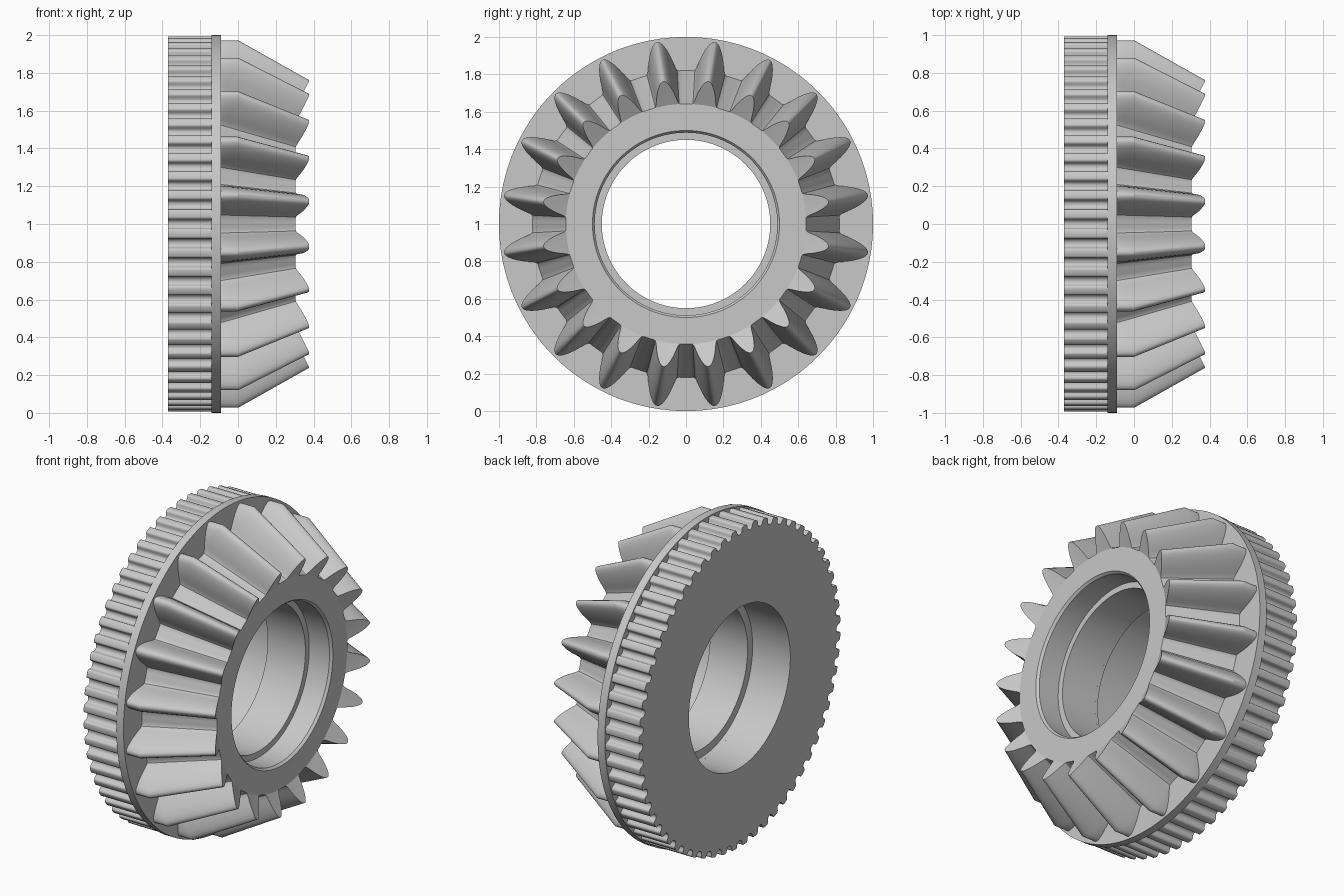
import bpy, bmesh
from math import sin, cos, radians

cube = bpy.data.objects.get("Cube")
if cube:
    bpy.data.objects.remove(cube, do_unlink=True)

grey = bpy.data.materials.new("light grey")
grey.use_nodes = True
grey.diffuse_color = (0.58, 0.58, 0.58, 1)
grey.node_tree.nodes["Principled BSDF"].inputs["Base Color"].default_value = grey.diffuse_color


def ring_shell(name, angles, rings, smooth):
    """Bridge a closed loop of rings around the x axle; each ring lists (x, radius)."""
    bm = bmesh.new()
    loops = [[bm.verts.new((x, r * sin(a), 1 + r * cos(a)))
              for a, (x, r) in zip(angles, ring)] for ring in rings]
    n = len(angles)
    for k, first in enumerate(loops):
        second = loops[(k + 1) % len(loops)]
        for i in range(n):
            j = (i + 1) % n
            bm.faces.new((first[i], first[j], second[j], second[i]))
    bmesh.ops.remove_doubles(bm, verts=bm.verts, dist=0.0002)
    bmesh.ops.recalc_face_normals(bm, faces=bm.faces)
    mesh = bpy.data.meshes.new(name)
    bm.to_mesh(mesh)
    bm.free()
    mesh.materials.append(grey)
    obj = bpy.data.objects.new(name, mesh)
    bpy.context.collection.objects.link(obj)
    bpy.ops.object.select_all(action="DESELECT")
    obj.select_set(True)
    bpy.context.view_layer.objects.active = obj
    bpy.ops.object.shade_smooth_by_angle(angle=radians(smooth))
    return obj


def repeat_outline(half, count, phase):
    """Mirror a half profile of (degrees, radius) and repeat it around the axle."""
    whole = [(-d, r) for d, r in half] + [(d, r) for d, r in reversed(half) if d > 0]
    step = 360 / count
    angles = [radians(phase + k * step + d) for k in range(count) for d, r in whole]
    return angles, [r for _ in range(count) for d, r in whole]


# Bevel gear crown: the tooth section tapers towards an apex on the axle
ROOT, BASE, APEX, TAPER = 0.82, -0.09, 1.73, 0.783
tooth = [(7.8, ROOT), (6.4, ROOT), (5.7, 0.824), (5.2, 0.835), (4.75, 0.853),
         (4.25, 0.877), (3.7, 0.9), (3.05, 0.925), (2.35, 0.947), (1.65, 0.966),
         (1.0, 0.978), (0.45, 0.983), (0, 0.984)]
angles, radii = repeat_outline(tooth, 20, 9)
n = len(angles)
back = [(BASE, r) for r in radii]
heel = [(BASE + (r - ROOT) * 0.5625, r) for r in radii]
toe = [(APEX + (x - APEX) * TAPER, r * TAPER) for x, r in heel]
face = APEX + (BASE - APEX) * TAPER
# The bore has a bearing seat behind a small chamfer
bore = [(face, ROOT * TAPER), (face, 0.5), (face - 0.015, 0.488),
        (0.15, 0.488), (0.15, 0.45), (BASE, 0.45)]
ring_shell("bevel_gear_crown", angles,
           [back, heel, toe] + [[p] * n for p in bore], 28)

# Plain flange between the crown and the pulley
circle = [radians(2 * k) for k in range(180)]
section = [(-0.14, 1), (BASE, 1), (BASE, 0.45), (-0.11, 0.45), (-0.11, 0.5), (-0.14, 0.5)]
ring_shell("flange", circle, [[p] * 180 for p in section], 30)

# Timing belt pulley with round-bottomed grooves
groove = [(2.2, 0.994), (1.75, 0.991), (1.5, 0.984), (1.4, 0.974), (1.2, 0.964),
          (0.8, 0.957), (0, 0.954)]
angles, radii = repeat_outline(groove, 60, 0)
n = len(angles)
ring_shell("belt_pulley", angles,
           [[(-0.37, r) for r in radii], [(-0.14, r) for r in radii],
            [(-0.14, 0.5)] * n, [(-0.37, 0.5)] * n], 40)
